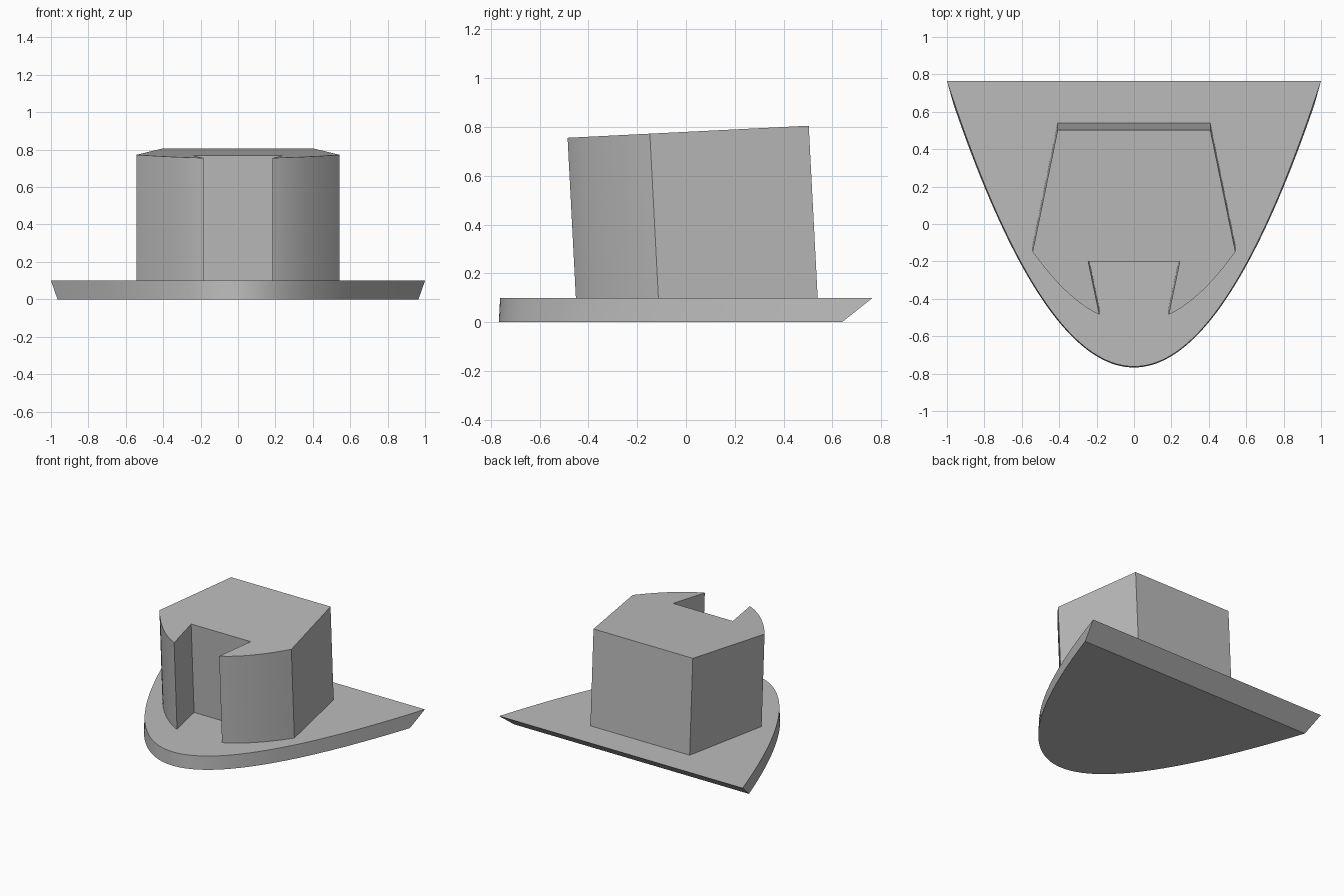
import bpy
import bmesh
import math

if "Cube" in bpy.data.objects:
    bpy.data.objects.remove(bpy.data.objects["Cube"], do_unlink=True)

# Single flat colour
grey = bpy.data.materials.new("plain_grey")
grey.use_nodes = True
grey.diffuse_color = (0.5, 0.5, 0.5, 1)
grey.node_tree.nodes["Principled BSDF"].inputs["Base Color"].default_value = (0.5, 0.5, 0.5, 1)


def parabola(tip, bend, x0, x1, steps):
    """Points on y = tip + bend * x^2 from x0 to x1."""
    xs = [x0 + (x1 - x0) * i / steps for i in range(steps + 1)]
    return [(x, tip + bend * x * x) for x in xs]


def loft(name, lower, upper):
    """Closed solid between two matching loops, smooth except at sharp edges."""
    bm = bmesh.new()
    low = [bm.verts.new(p) for p in lower]
    top = [bm.verts.new(p) for p in upper]
    bm.faces.new(low)
    bm.faces.new(top)
    count = len(low)
    for i in range(count):
        j = (i + 1) % count
        bm.faces.new((low[i], low[j], top[j], top[i]))
    bmesh.ops.recalc_face_normals(bm, faces=bm.faces)
    mesh = bpy.data.meshes.new(name)
    bm.to_mesh(mesh)
    bm.free()
    mesh.materials.append(grey)
    obj = bpy.data.objects.new(name, mesh)
    bpy.context.collection.objects.link(obj)
    bpy.ops.object.select_all(action='DESELECT')
    obj.select_set(True)
    bpy.context.view_layer.objects.active = obj
    bpy.ops.object.shade_smooth_by_angle(angle=math.radians(30))
    return obj


# Brim: parabolic plate whose straight back edge is undercut
brim_low = parabola(-0.767, 1.51, -0.965, 0.965, 80)
brim_top = parabola(-0.762, 1.527, -1, 1, 80)
loft("brim", [(x, y, 0) for x, y in brim_low], [(x, y, 0.1) for x, y in brim_top])

# Crown outline: dovetail notch, curved front lobe, tapered side, mirrored
half = [(0.245, -0.2)] + parabola(-0.53, 1.3, 0.185, 0.542, 24) + [(0.408, 0.503)]
outline = half + [(-x, y) for x, y in reversed(half)]

# Crown leans slightly forward, with a top square to its lean
LEAN = 0.052
BASE = 0.05
crown_low, crown_top = [], []
for x, y in outline:
    z = 0.78 + 0.05 * y
    crown_low.append((x, y + LEAN * (z - BASE), BASE))
    crown_top.append((x, y, z))
loft("crown", crown_low, crown_top)
